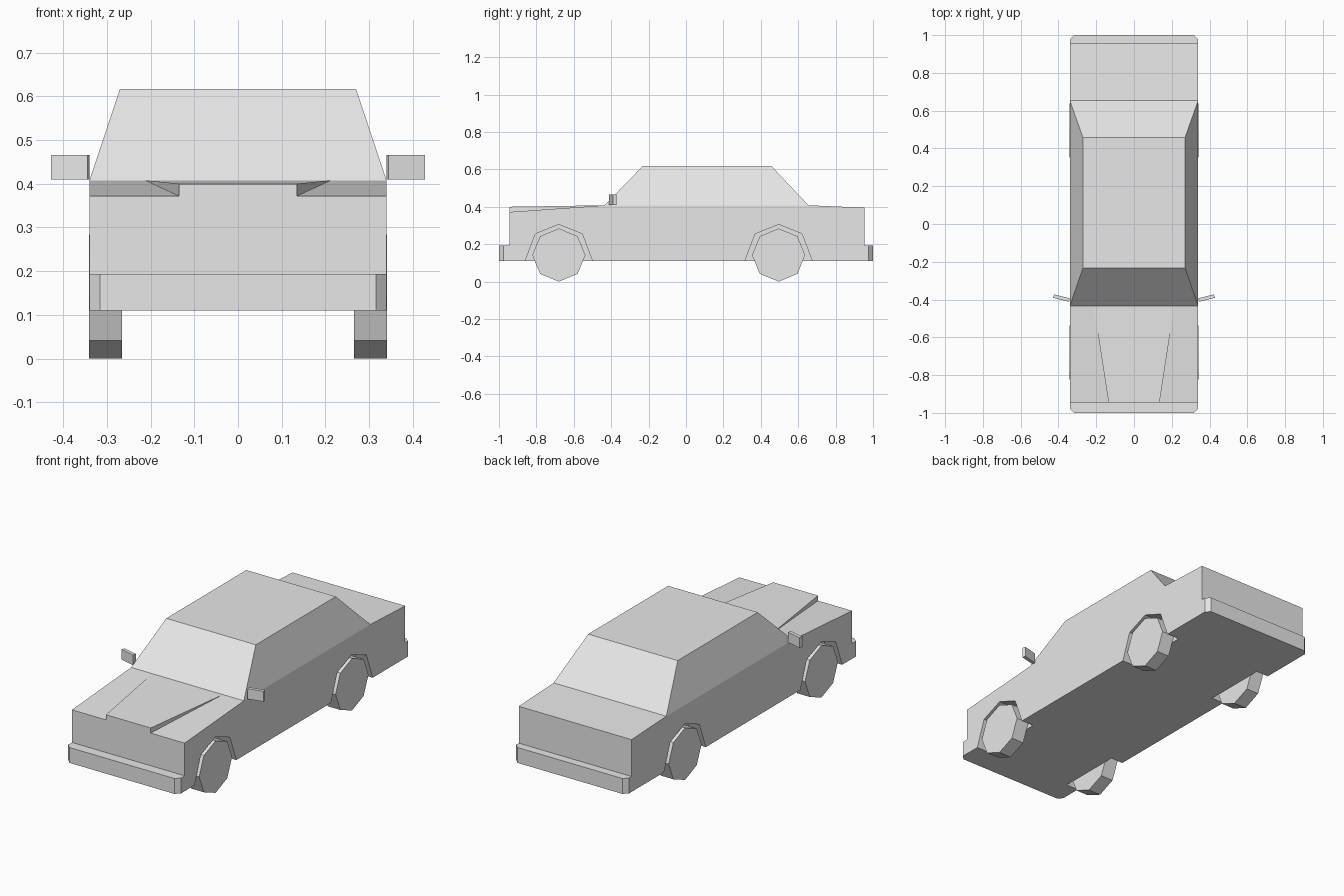
import bpy, bmesh, math
from mathutils import Matrix, Vector

cube = bpy.data.objects.get("Cube")
if cube:
    bpy.data.objects.remove(cube)

grey = bpy.data.materials.new("light grey")
grey.use_nodes = True
COLOUR = (0.8, 0.8, 0.8, 1)
grey.diffuse_color = COLOUR
grey.node_tree.nodes["Principled BSDF"].inputs["Base Color"].default_value = COLOUR

HALF = 0.34        # half width of the car
BELT = 0.408       # height of the belt line
SILL = 0.11        # height of the underside
FRONT, BACK = -0.945, 0.955
WINDSCREEN, REAR_GLASS = -0.435, 0.655
AXLES = {"front": -0.68, "rear": 0.495}
WHEEL_R, TREAD = 0.142, 0.075


def finish(name, bm):
    bmesh.ops.recalc_face_normals(bm, faces=bm.faces)
    mesh = bpy.data.meshes.new(name)
    bm.to_mesh(mesh)
    bm.free()
    mesh.materials.append(grey)
    obj = bpy.data.objects.new(name, mesh)
    bpy.context.collection.objects.link(obj)
    return obj


def prism(name, base, depth):
    """Extrude a flat outline along a vector."""
    bm = bmesh.new()
    face = bm.faces.new([bm.verts.new(p) for p in base])
    geom = bmesh.ops.extrude_face_region(bm, geom=[face], use_keep_orig=True)["geom"]
    verts = [g for g in geom if isinstance(g, bmesh.types.BMVert)]
    bmesh.ops.translate(bm, verts=verts, vec=depth)
    return finish(name, bm)


def hull(name, points):
    """Convex solid, mirrored across the centre line."""
    bm = bmesh.new()
    for x, y, z in points:
        for side in (-1, 1):
            bm.verts.new((side * x, y, z))
    bmesh.ops.convex_hull(bm, input=bm.verts)
    bmesh.ops.dissolve_limit(bm, angle_limit=0.01, verts=bm.verts, edges=bm.edges)
    return finish(name, bm)


# Lower body, with low wings beside the bonnet
side_outline = [(FRONT, SILL), (BACK, SILL), (BACK, 0.395),
                (REAR_GLASS, BELT), (WINDSCREEN, BELT), (FRONT, 0.372)]
body = prism("body", [(-HALF, y, z) for y, z in side_outline], (2 * HALF, 0, 0))

# Wheel arches cut into the body sides
arch = [(-0.195, 0.07), (-0.18, SILL), (-0.125, 0.255), (0, 0.305),
        (0.125, 0.255), (0.18, SILL), (0.195, 0.07)]
for axle in AXLES.values():
    for side in (-1, 1):
        cutter = prism("arch_cutter",
                       [(side * (HALF - TREAD), axle + y, z) for y, z in arch],
                       (side * 0.15, 0, 0))
        mod = body.modifiers.new("arch", "BOOLEAN")
        mod.operation = "DIFFERENCE"
        mod.solver = "EXACT"
        mod.object = cutter
        bpy.context.view_layer.objects.active = body
        bpy.ops.object.modifier_apply(modifier=mod.name)
        bpy.data.objects.remove(cutter)

# Raised bonnet that widens towards the windscreen
hull("bonnet", [(0.135, FRONT, 0.372), (0.135, FRONT, 0.4), (0.213, WINDSCREEN, BELT)])

# Cabin
hull("cabin", [(HALF, WINDSCREEN, BELT), (HALF, REAR_GLASS, BELT),
               (0.27, -0.232, 0.617), (0.27, 0.457, 0.617)])

# Bumpers with chamfered corners
for name, inner, end in (("front", FRONT, -1), ("rear", BACK, 1)):
    bend = end * 0.977
    outline = [(-HALF, inner), (-HALF, bend), (-0.316, end),
               (0.316, end), (HALF, bend), (HALF, inner)]
    prism(name + "_bumper", [(x, y, SILL) for x, y in outline], (0, 0, 0.084))

# Eight-sided wheels standing on a corner
for name, axle in AXLES.items():
    for side, label in ((-1, "right"), (1, "left")):
        corners = [math.radians(90 + 45 * i) for i in range(8)]
        prism(f"{name}_{label}_wheel",
              [(side * (HALF - TREAD), axle + WHEEL_R * math.cos(a),
                WHEEL_R + WHEEL_R * math.sin(a)) for a in corners],
              (side * (TREAD + 0.001), 0, 0))

# Door mirrors, swept back a little
for side, label in ((-1, "right"), (1, "left")):
    bm = bmesh.new()
    place = (Matrix.Translation((side * 0.384, -0.392, 0.438))
             @ Matrix.Rotation(side * math.radians(14), 4, "Z")
             @ Matrix.Diagonal(Vector((0.086, 0.019, 0.056, 1))))
    bmesh.ops.create_cube(bm, size=1, matrix=place)
    finish(label + "_mirror", bm)
